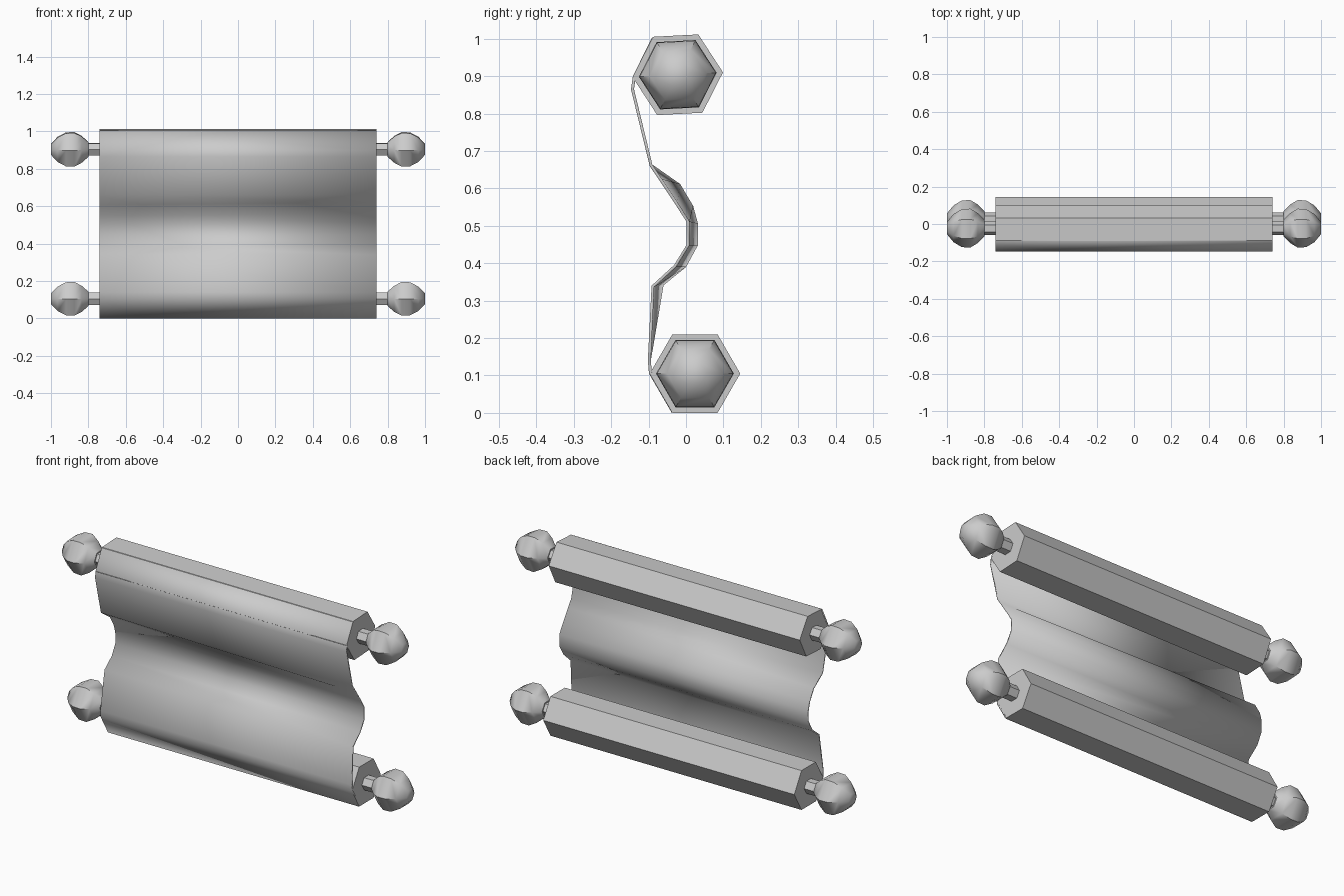
import bpy, bmesh
from math import cos, sin, pi, radians

if "Cube" in bpy.data.objects:
    bpy.data.objects.remove(bpy.data.objects["Cube"], do_unlink=True)

mat = bpy.data.materials.new("plain grey")
mat.use_nodes = True
GREY = (0.6, 0.6, 0.6, 1)
mat.diffuse_color = GREY
mat.node_tree.nodes["Principled BSDF"].inputs["Base Color"].default_value = GREY

HALF = 0.74      # half length of the rollers and the sheet
SIDES = 6


def finish(bm, name, angle):
    bmesh.ops.recalc_face_normals(bm, faces=bm.faces)
    mesh = bpy.data.meshes.new(name)
    bm.to_mesh(mesh)
    bm.free()
    mesh.materials.append(mat)
    ob = bpy.data.objects.new(name, mesh)
    bpy.context.collection.objects.link(ob)
    bpy.ops.object.select_all(action="DESELECT")
    ob.select_set(True)
    bpy.context.view_layer.objects.active = ob
    bpy.ops.object.shade_smooth_by_angle(angle=radians(angle))
    return ob


def loft(bm, rings):
    """Skin a list of closed rings and cap both ends."""
    loops = [[bm.verts.new(p) for p in ring] for ring in rings]
    for a, b in zip(loops, loops[1:]):
        for i in range(len(a)):
            j = (i + 1) % len(a)
            bm.faces.new((a[i], a[j], b[j], b[i]))
    bm.faces.new(loops[0])
    bm.faces.new(loops[-1])


def turned(name, profile, y, z, tilt):
    """Six-sided turned part along x from (x, radius) pairs."""
    bm = bmesh.new()
    loft(bm, [[(x, y + r * cos(tilt + 2 * pi * k / SIDES),
                z + r * sin(tilt + 2 * pi * k / SIDES)) for k in range(SIDES)]
              for x, r in profile])
    return finish(bm, name, 45)


# Rollers with a neck and a knob at each end
KNOB = [(0.80, 0.045), (0.835, 0.08), (0.875, 0.104), (0.92, 0.102),
        (0.965, 0.075), (1.0, 0.033)]
NECK = [(HALF - 0.01, 0.038), (0.81, 0.038)]
for level, y, z, tilt in (("upper", -0.022, 0.904, radians(3)),
                          ("lower", 0.024, 0.105, 0)):
    turned(level + "_roller", [(-HALF, 0.121), (HALF, 0.121)], y, z, tilt)
    for side, s in (("left", 1), ("right", -1)):
        for part, prof in (("neck", NECK), ("knob", KNOB)):
            turned(f"{level}_{side}_{part}", [(s * x, r) for x, r in prof], y, z, tilt)

# Unrolled sheet: a (y, z) curve at each end, hugging the rollers' front faces
TOP = [(-0.091, 1.004), (-0.142, 0.9), (-0.147, 0.865), (-0.097, 0.66)]
LEFT_BEND = [(-0.07, 0.62), (-0.03, 0.56), (0.002, 0.51), (0.002, 0.45),
             (-0.032, 0.395), (-0.092, 0.34)]
RIGHT_BEND = [(-0.022, 0.607), (0.012, 0.55), (0.024, 0.505), (0.024, 0.45),
              (-0.006, 0.395), (-0.067, 0.345)]
BOTTOM = [(-0.102, 0.14), (-0.099, 0.105), (-0.038, 0.0)]

bm = bmesh.new()
rows = [[bm.verts.new((x, y, z)) for y, z in TOP + bend + BOTTOM]
        for x, bend in ((-HALF, RIGHT_BEND), (HALF, LEFT_BEND))]
for i in range(len(rows[0]) - 1):
    bm.faces.new((rows[0][i], rows[0][i + 1], rows[1][i + 1], rows[1][i]))
sheet = finish(bm, "sheet", 60)
# Creases where the sheet folds into its bend
folds = (len(TOP) - 1, len(TOP) + len(LEFT_BEND) - 1)
count = len(rows[0])
for e in sheet.data.edges:
    a, b = sorted(e.vertices)
    if b - a == count and a in folds:
        e.use_edge_sharp = True
if sheet.data.polygons[0].normal.y > 0:
    sheet.data.flip_normals()
thick = sheet.modifiers.new("thickness", "SOLIDIFY")
thick.thickness = 0.008
thick.offset = -1
